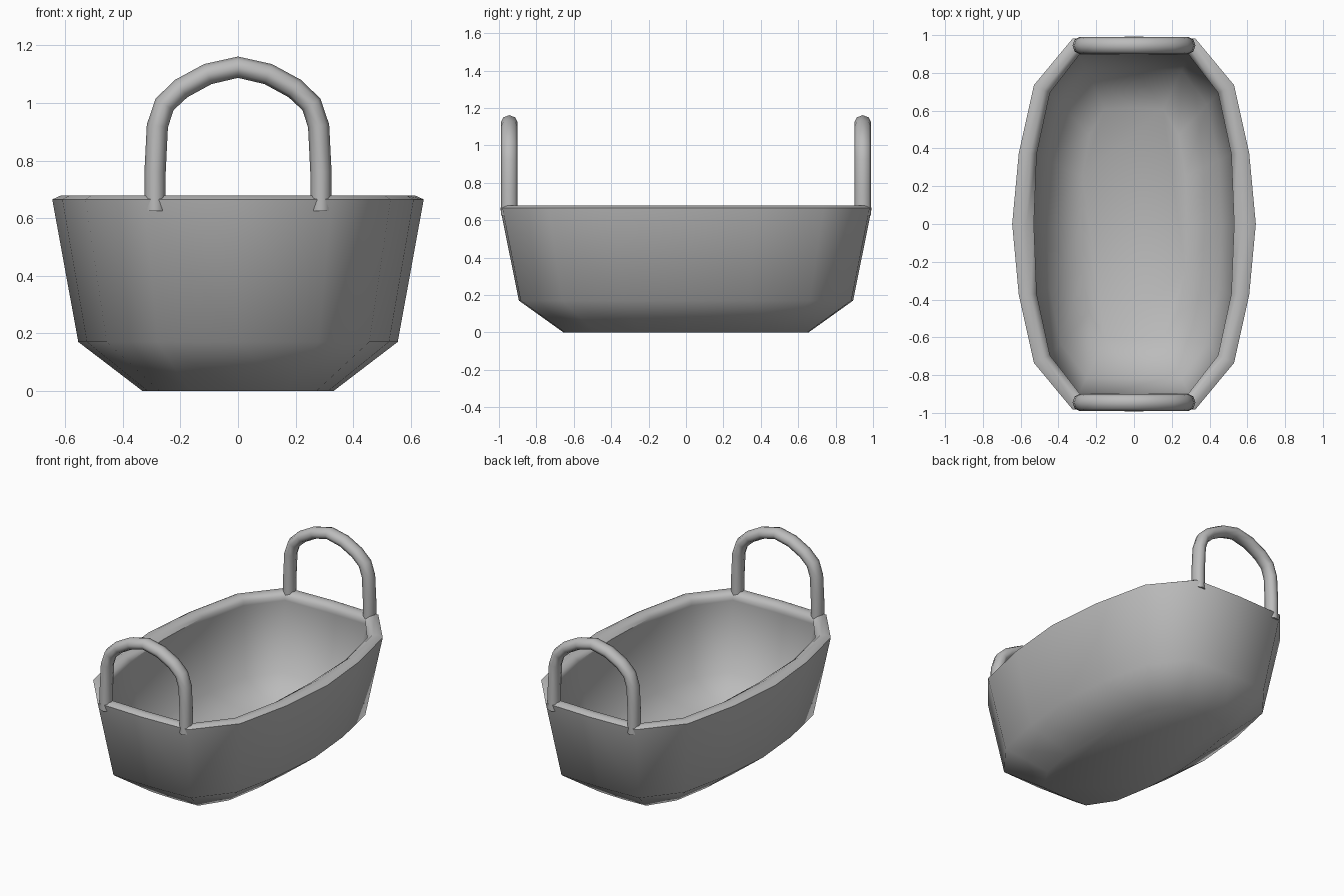
import bpy, bmesh
from mathutils import Vector
from math import cos, sin, pi

cube = bpy.data.objects.get("Cube")
if cube:
    bpy.data.objects.remove(cube)

grey = bpy.data.materials.new("plain grey")
grey.use_nodes = True
grey.diffuse_color = (0.5, 0.5, 0.5, 1)
grey.node_tree.nodes["Principled BSDF"].inputs["Base Color"].default_value = (0.5, 0.5, 0.5, 1)


def mirror_quarter(quarter):
    """Complete a quarter outline (end centre to side centre) into a closed loop."""
    half = quarter + [(x, -y) for x, y in quarter[-2::-1]]
    return half + [(-x, y) for x, y in half[-2:0:-1]]


def finish(bm, name, angle):
    bmesh.ops.recalc_face_normals(bm, faces=bm.faces)
    mesh = bpy.data.meshes.new(name)
    bm.to_mesh(mesh)
    bm.free()
    mesh.materials.append(grey)
    obj = bpy.data.objects.new(name, mesh)
    bpy.context.collection.objects.link(obj)
    bpy.ops.object.select_all(action='DESELECT')
    obj.select_set(True)
    bpy.context.view_layer.objects.active = obj
    bpy.ops.object.shade_smooth_by_angle(angle=angle)
    return obj


def skin(bm, rings):
    """Bridge equal rings of points and cap both ends."""
    loops = [[bm.verts.new(p) for p in ring] for ring in rings]
    n = len(loops[0])
    for a, b in zip(loops, loops[1:]):
        for i in range(n):
            j = (i + 1) % n
            bm.faces.new((a[i], a[j], b[j], b[i]))
    bm.faces.new(loops[0])
    bm.faces.new(loops[-1])


# Basket shell: outside wall, rounded rim, inside wall and floor
outer = mirror_quarter([(0, 0.993), (0.325, 0.982), (0.53, 0.735), (0.61, 0.375), (0.645, 0)])
inner = mirror_quarter([(0, 0.9), (0.29, 0.895), (0.445, 0.695), (0.515, 0.37), (0.53, 0)])


def ring(outline, sx, sy, z):
    return [(x * sx, y * sy, z) for x, y in outline]


def between(t, z):
    return [Vector((*a, z)).lerp(Vector((*b, z)), t) for a, b in zip(outer, inner)]


bm = bmesh.new()
skin(bm, [
    ring(outer, 0.515, 0.66, 0),
    ring(outer, 0.86, 0.9, 0.17),
    ring(outer, 1, 1, 0.665),
    between(0.25, 0.678),
    between(0.65, 0.678),
    between(1, 0.655),
    between(0.93, 0.625),
    ring(inner, 0.87, 0.91, 0.2),
    ring(inner, 0.53, 0.68, 0.06),
])
finish(bm, "basket_shell", 1.2)

# Arched tube handles, one at each end
half_arch = [(0.288, 0.625), (0.288, 0.76), (0.28, 0.92), (0.255, 0.995), (0.197, 1.05), (0.105, 1.1)]
arch = half_arch + [(0, 1.124)] + [(-x, z) for x, z in half_arch[::-1]]
path = [Vector((x, 0, z)) for x, z in arch]
SIDES = 8
for name, y in (("front_handle", -0.945), ("back_handle", 0.945)):
    rings = []
    for i, p in enumerate(path):
        tangent = (path[min(i + 1, len(path) - 1)] - path[max(i - 1, 0)]).normalized()
        normal = tangent.cross(Vector((0, 1, 0)))
        rings.append([p + Vector((0, y, 0)) + normal * 0.037 * cos(2 * pi * k / SIDES)
                      + Vector((0, 0.045, 0)) * sin(2 * pi * k / SIDES) for k in range(SIDES)])
    bm = bmesh.new()
    skin(bm, rings)
    finish(bm, name, 1.2)
